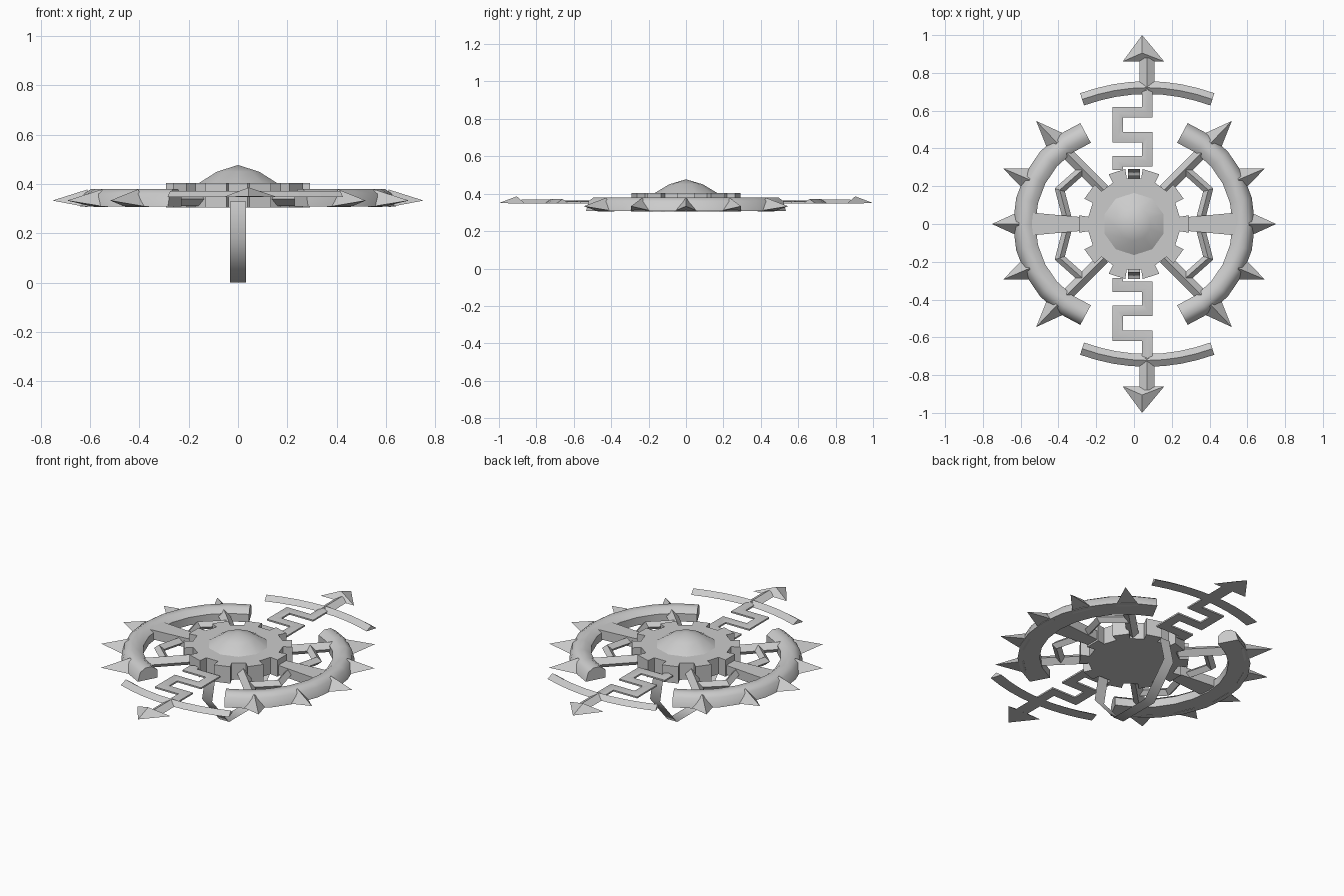
import bpy, bmesh
from math import sin, cos, radians
from mathutils import Vector

cube = bpy.data.objects.get("Cube")
if cube:
    bpy.data.objects.remove(cube, do_unlink=True)

grey = bpy.data.materials.new("plain_grey")
grey.use_nodes = True
grey.diffuse_color = (0.6, 0.6, 0.6, 1)
grey.node_tree.nodes["Principled BSDF"].inputs["Base Color"].default_value = (0.6, 0.6, 0.6, 1)


def make(name, verts, faces, mirror=(False, False), smooth=None):
    """Mesh object, optionally mirrored over x and y and smooth shaded."""
    mesh = bpy.data.meshes.new(name)
    mesh.from_pydata([tuple(v) for v in verts], [], faces)
    bm = bmesh.new()
    bm.from_mesh(mesh)
    bmesh.ops.recalc_face_normals(bm, faces=bm.faces)
    bm.to_mesh(mesh)
    bm.free()
    mesh.materials.append(grey)
    ob = bpy.data.objects.new(name, mesh)
    bpy.context.collection.objects.link(ob)
    if smooth:
        bpy.ops.object.select_all(action='DESELECT')
        ob.select_set(True)
        bpy.context.view_layer.objects.active = ob
        bpy.ops.object.shade_smooth_by_angle(angle=radians(smooth))
    if any(mirror):
        mod = ob.modifiers.new("Mirror", 'MIRROR')
        mod.use_axis = (mirror[0], mirror[1], False)
        mod.use_mirror_merge = False
    return ob


def polar(r, deg, z=0):
    return Vector((r * cos(radians(deg)), r * sin(radians(deg)), z))


def sweep(name, path, section, **kw):
    """Sweep a closed (side, height) section along a flat path with mitred corners."""
    pts = [Vector(p[:2]) for p in path]
    n, verts, faces = len(section), [], []
    for i, p in enumerate(pts):
        a = (p - pts[i - 1]).normalized() if i else None
        b = (pts[i + 1] - p).normalized() if i < len(pts) - 1 else None
        a, b = a or b, b or a
        na, nb = Vector((a.y, -a.x)), Vector((b.y, -b.x))
        side = (na + nb) / (1 + na.dot(nb))
        verts += [(p.x + side.x * s, p.y + side.y * s, z) for s, z in section]
        if i:
            k = (i - 1) * n
            faces += [(k + j, k + (j + 1) % n, k + n + (j + 1) % n, k + n + j) for j in range(n)]
    last = (len(pts) - 1) * n
    faces += [tuple(range(n)), tuple(range(last, last + n))]
    return make(name, verts, faces, **kw)


def diamond(half, z, height):
    return [(-half, z), (0, z + height), (half, z), (0, z - height)]


# Gear hub with ten teeth
outline = []
for t in range(10):
    for r, off in ((0.245, -9), (0.295, -9), (0.295, 9), (0.245, 9)):
        outline.append((r, t * 36 + off))
n = len(outline)
verts = [polar(r, a, z) for z in (0.305, 0.405) for r, a in outline]
faces = [tuple(range(n)), tuple(range(n, 2 * n))]
faces += [(i, (i + 1) % n, n + (i + 1) % n, n + i) for i in range(n)]
make("gear_hub", verts, faces)

# Low dome on the hub
verts = [polar(r, 18 + i * 36, z) for r, z in ((0.168, 0.403), (0.09, 0.45)) for i in range(10)]
verts.append((0, 0, 0.477))
faces = [tuple(range(10))]
for i in range(10):
    j = (i + 1) % 10
    faces += [(i, j, 10 + j, 10 + i), (10 + i, 10 + j, 20)]
make("dome", verts, faces, smooth=50)

# Curved outer guards, left and right
arc = [polar(0.58 - 0.035 * (abs(a) / 62) ** 2, a) for a in [-62 + i * 124 / 10 for i in range(11)]]
sweep("outer_guard", arc,
      [(-0.058, 0.308), (-0.058, 0.355), (-0.025, 0.38), (0.015, 0.38), (0.045, 0.36), (0.06, 0.308)],
      mirror=(True, False), smooth=50)

# Triangular spikes around the guards
for i, a in enumerate((-46.5, -23, 0, 23, 46.5)):
    out, side = polar(1, a), polar(1, a + 90)
    base = out * (0.61 - 0.02 * abs(a) / 46.5)
    up = Vector((0, 0, 1))
    verts = [base + side * 0.065 + up * 0.306, base - side * 0.065 + up * 0.306,
             base + up * 0.378, out * 0.752 + up * 0.333]
    make(f"spike_{i + 1}", verts, [(0, 1, 2), (0, 1, 3), (1, 2, 3), (2, 0, 3)], mirror=(True, False))

# Flared side spokes
verts = [(x, s * w, z) for x, w in ((0.24, 0.033), (0.54, 0.06))
         for s, z in ((-1, 0.315), (1, 0.315), (1, 0.37), (-1, 0.37))]
make("side_spoke", verts, [(0, 1, 2, 3), (4, 5, 6, 7)] +
     [(i, (i + 1) % 4, 4 + (i + 1) % 4, 4 + i) for i in range(4)], mirror=(True, False))

# Diagonal spokes and the bent struts joining them to the side spokes
sweep("diagonal_spoke", [(0.16, 0.18), (0.39, 0.41)], diamond(0.032, 0.34, 0.03), mirror=(True, True))
sweep("bent_strut", [(0.275, 0.285), (0.393, 0.18), (0.355, 0.035)],
      diamond(0.024, 0.34, 0.024), mirror=(True, True))

# Stepped arms, front and back
sweep("stepped_arm",
      [(-0.085, 0.285), (-0.085, 0.333), (0.07, 0.333), (0.07, 0.46), (-0.085, 0.46),
       (-0.085, 0.592), (0.07, 0.592), (0.07, 0.73)],
      [(-0.028, 0.348), (-0.028, 0.357), (0, 0.363), (0.028, 0.357), (0.028, 0.348)],
      mirror=(False, True), smooth=40)

# Bowed crossbars with a ridge
bow = [(0.07 + 0.345 * t, 0.722 - 0.062 * t * t) for t in [i / 4 - 1 for i in range(9)]]
sweep("crossbar", bow, [(-0.034, 0.348), (0, 0.372), (0.034, 0.348)], mirror=(False, True))

# Arrow shafts and heads
sweep("arrow_shaft", [(0.068, 0.71), (0.068, 0.88)],
      [(-0.04, 0.348), (0, 0.37), (0.04, 0.348)], mirror=(False, True))
make("arrow_head",
     [(-0.06, 0.86, 0.347), (0.16, 0.86, 0.347), (0.043, 1.0, 0.35), (0.043, 0.905, 0.386)],
     [(0, 1, 2), (0, 1, 3), (1, 2, 3), (2, 0, 3)], mirror=(False, True))

# Thin strap handle underneath
strap = [(-0.255, 0.33), (-0.29, 0.18), (-0.13, 0), (0.13, 0), (0.29, 0.18), (0.255, 0.33)]
make("strap_handle", [(x, y, z) for y, z in strap for x in (-0.033, 0.033)],
     [(2 * i, 2 * i + 1, 2 * i + 3, 2 * i + 2) for i in range(5)], smooth=80)
